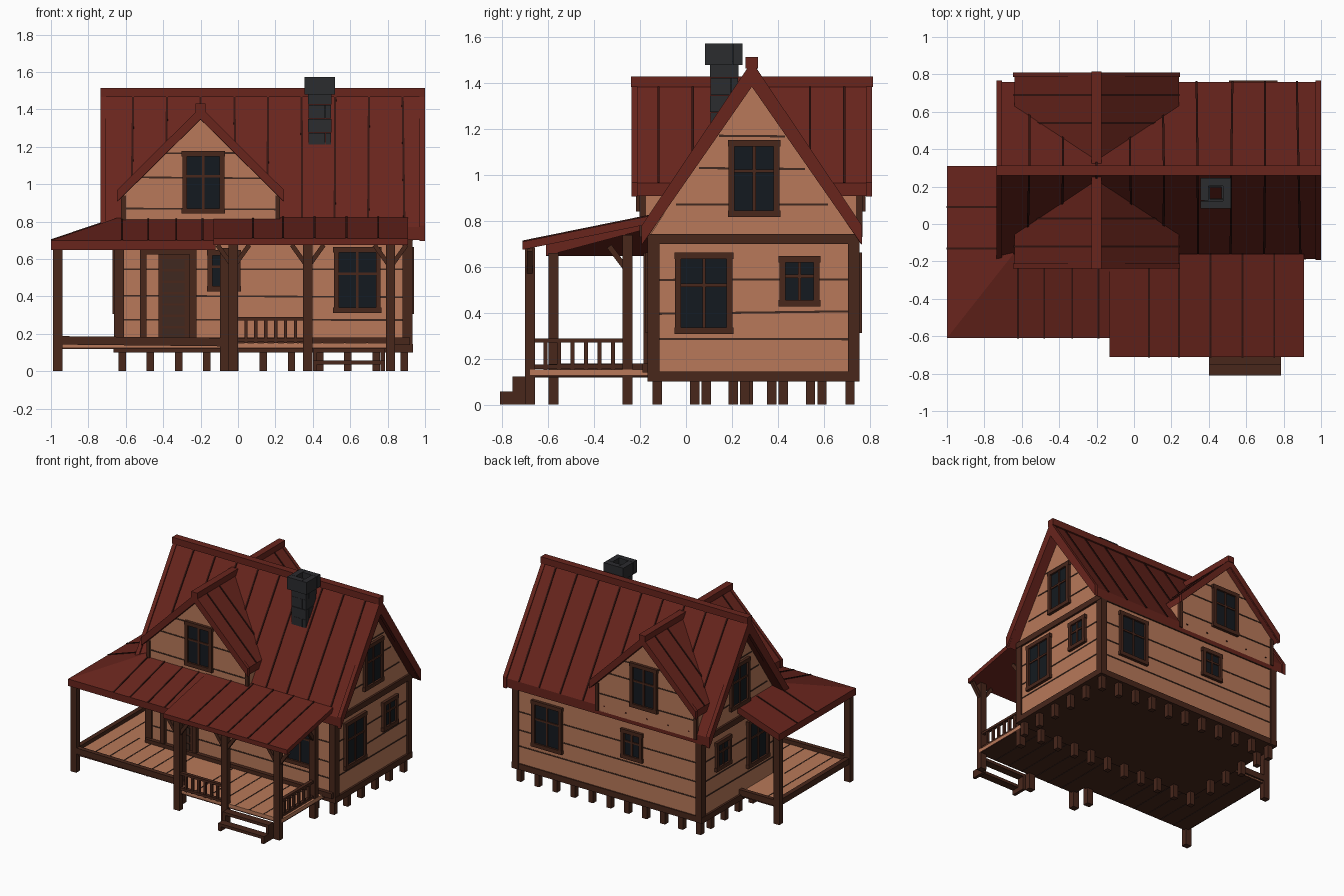
import bpy, bmesh, random
from mathutils import Vector, Matrix

if "Cube" in bpy.data.objects:
    bpy.data.objects.remove(bpy.data.objects["Cube"])

random.seed(4)
COL = {
    "wall": (0.48, 0.19, 0.10), "roof": (0.14, 0.018, 0.012), "seam": (0.035, 0.007, 0.005),
    "wood": (0.065, 0.02, 0.011), "groove": (0.05, 0.022, 0.014),
    "glass": (0.007, 0.010, 0.014), "stone": (0.024, 0.025, 0.028),
}
MATS = {}
for n, c in COL.items():
    MATS[n] = bpy.data.materials.new(n)
    MATS[n].diffuse_color = (*c, 1)
parts = {}


def bm_of(part, mat):
    return parts.setdefault(part, (bmesh.new(), mat))[0]


def box(part, mat, x0, x1, y0, y1, z0, z1):
    m = Matrix.Translation(((x0 + x1) / 2, (y0 + y1) / 2, (z0 + z1) / 2)) @ \
        Matrix.Diagonal((abs(x1 - x0), abs(y1 - y0), abs(z1 - z0), 1))
    bmesh.ops.create_cube(bm_of(part, mat), size=1, matrix=m)


def beam(part, mat, p, q, w, h):
    p, q = Vector(p), Vector(q)
    d = q - p
    m = Matrix.Translation((p + q) / 2) @ d.to_track_quat('Z', 'Y').to_matrix().to_4x4() @ \
        Matrix.Diagonal((w, h, d.length, 1))
    bmesh.ops.create_cube(bm_of(part, mat), size=1, matrix=m)


def extrude(part, mat, pts, vec):
    bm = bm_of(part, mat)
    f = bm.faces.new([bm.verts.new(p) for p in pts])
    r = bmesh.ops.extrude_face_region(bm, geom=[f], use_keep_orig=True)
    bmesh.ops.translate(bm, vec=vec, verts=[v for v in r["geom"] if isinstance(v, bmesh.types.BMVert)])


def on_wall(part, mat, face, u0, u1, z0, z1, d0, d1):
    """Box on a wall: u runs along the wall, d is the distance outwards."""
    axis, pos, s = face
    a, b = sorted((pos + s * d0, pos + s * d1))
    if axis == 'y':
        box(part, mat, u0, u1, a, b, z0, z1)
    else:
        box(part, mat, a, b, u0, u1, z0, z1)


X0, X1, Y0, Y1 = -0.65, 0.92, -0.155, 0.745
RY, DX = 0.287, -0.20          # main ridge y, dormer ridge x
DF, DB = -0.195, 0.76          # dormer wall planes
fronts = [('y', Y0, -1), ('y', Y1, 1)]
ends = [('x', X0, -1), ('x', X1, 1)]
dorms = [('y', DF, -1), ('y', DB, 1)]

# House body and dormer body
extrude("house_walls", "wall", [(X0, Y0, .11), (X0, Y1, .11), (X0, Y1, .74), (X0, RY, 1.44), (X0, Y0, .74)],
        (X1 - X0, 0, 0))
extrude("dormer_walls", "wall", [(DX - .42, DF, .73), (DX + .42, DF, .73), (DX + .42, DF, .94),
                                 (DX, DF, 1.38), (DX - .42, DF, .94)], (0, DB - DF, 0))
box("house_floor", "wood", X0, X1, Y0, Y1, .10, .12)


# Siding grooves
def groove(face, u0, u1, z):
    axis, pos, s = face
    a, b = z + random.uniform(-.008, .008), z + random.uniform(-.008, .008)
    p, q = ((u0, pos, a), (u1, pos, b)) if axis == 'y' else ((pos, u0, a), (pos, u1, b))
    beam("siding_grooves", "groove", p, q, .006, .009)


for z in (.28, .40, .54):
    for f in fronts:
        groove(f, X0, X1, z)
    for f in ends:
        groove(f, Y0, Y1, z)
for z in (.87, 1.03, 1.17):
    for f in ends:
        groove(f, RY - (1.40 - z) / 1.6, RY + (1.40 - z) / 1.6, z)
    for f in dorms:
        w = min(.42, 1.36 - z)
        groove(f, DX - w, DX + w, z)

# Timber frame
for x in (X0, X1):
    for y in (Y0, Y1):
        sx, sy = (1 if x > 0 else -1), (1 if y > 0 else -1)
        box("corner_posts", "wood", x + sx * .012, x - sx * .04, y + sy * .012, y - sy * .04, .10, .74)
for z0, z1 in ((.10, .145), (.70, .743)):
    for f in fronts:
        on_wall("wall_beams", "wood", f, X0, X1, z0, z1, -.02, .009)
    for f in ends:
        on_wall("wall_beams", "wood", f, Y0 - .01, Y1 + .01, z0, z1, -.02, .015)
for f in dorms:
    for s in (-1, 1):
        a, b = sorted((DX + s * .40, DX + s * .425))
        on_wall("dormer_posts", "wood", f, a, b, .73, .94, -.02, .008)


# Windows
def window(face, u, z0, w, h):
    a, b, t, z1 = u - w / 2, u + w / 2, .026, z0 + h
    on_wall("window_panes", "glass", face, a + .01, b - .01, z0 + .01, z1 - .01, -.01, .008)
    for u0, u1, c, d in ((a, a + t, z0, z1), (b - t, b, z0, z1), (a - .004, b + .004, z0 - .003, z0 + t),
                         (a - .004, b + .004, z1 - t, z1 + .003)):
        on_wall("window_frames", "wood", face, u0, u1, c, d, -.01, .022)
    on_wall("window_bars", "wood", face, u - .007, u + .007, z0, z1, 0, .015)
    zm = z0 + h * .6
    on_wall("window_bars", "wood", face, a, b, zm - .007, zm + .007, 0, .015)


for f in fronts:
    window(f, .638, .315, .25, .345)
    window(f, -.075, .43, .175, .215)
for f in ends:
    window(f, .078, .31, .25, .35)
    window(f, .495, .43, .175, .215)
    window(f, .297, .82, .222, .33)
for f in dorms:
    window(f, -.185, .845, .225, .33)

# Front door
F = fronts[0]
for u in (-.525, -.258):
    on_wall("door_frame", "wood", F, u, u + .035, .13, .65, -.01, .03)
on_wall("door_frame", "wood", F, -.525, -.223, .625, .66, -.01, .03)
on_wall("door_leaf", "wood", F, -.425, -.255, .13, .63, -.01, .012)
for i in range(7):
    on_wall("door_panels", "groove", F, -.405, -.285, .18 + i * .061, .228 + i * .061, 0, .017)


# Roofs: a chevron profile swept along the ridge
def roof(name, axis, c, apex, half, eave, t, te, a, b):
    prof = [(c, apex), (c + half, eave), (c + half, eave - te), (c, apex - t), (c - half, eave - te), (c - half, eave)]
    if axis == 'x':
        extrude(name, "roof", [(a, u, z) for u, z in prof], (b - a, 0, 0))
    else:
        extrude(name, "roof", [(u, a, z) for u, z in prof], (0, b - a, 0))


roof("main_roof", 'x', RY, 1.485, .473, .77, .085, .068, -.72, .985)
for a in (-.735, .97):
    roof("main_roof_rakes", 'x', RY, 1.495, .48, .78, .11, .085, a, a + .03)
box("main_ridge_cap", "roof", -.735, 1.0, RY - .027, RY + .027, 1.465, 1.515)
roof("dormer_roof", 'y', DX, 1.405, .44, .965, .06, .055, -.225, .80)
for a in (-.237, .785):
    roof("dormer_rakes", 'y', DX, 1.412, .447, .968, .065, .062, a, a + .025)
box("dormer_ridge_cap", "roof", DX - .026, DX + .026, -.24, .815, 1.385, 1.43)

# Standing seams
for i in range(9):
    x = -.56 + i * .18
    for s in (-1, 1):
        beam("main_roof_seams", "seam", (x, RY, 1.485), (x + random.uniform(-.012, .012), RY + s * .473, .77), .011, .012)
for y in (-.12, .03, .54, .69):
    for s in (-1, 1):
        beam("dormer_seams", "seam", (DX, y, 1.405), (DX + s * .44, y, .965), .010, .011)

# Wrap-around porch roof
T = (0, 0, -.052)
hip, corner = (-.645, -.16, .82), (-1, -.61, .70)
extrude("porch_roof_left", "roof", [corner, (-.12, -.61, .70), (-.12, -.16, .82), hip], T)
extrude("porch_roof_side", "roof", [corner, hip, (-.645, .31, .82), (-1, .31, .70)], T)
extrude("porch_roof_right", "roof", [(-.13, -.712, .71), (.91, -.712, .71), (.91, -.16, .822), (-.13, -.16, .822)],
        (0, 0, -.035))
for x in (.08, .24, .41, .58, .75):
    beam("porch_seams", "seam", (x, -.712, .71), (x, -.16, .822), .010, .010)
for x in (-.62, -.48, -.33, -.19):
    beam("porch_seams", "seam", (x, -.61, .70), (x, -.18, .815), .010, .010)
for y in (-.13, .09):
    beam("porch_seams", "seam", (-1, y, .70), (-.66, y, .815), .010, .010)

# Porch decks with brown underside
for x0, x1, y0, y1 in ((-.96, -.03, -.575, Y0), (-.96, X0, Y0, .275), (-.03, .84, -.68, Y0)):
    box("porch_deck", "wall", x0, x1, y0, y1, .128, .152)
    box("porch_underside", "wood", x0, x1, y0, y1, .12, .129)
    for i in range(1, int((x1 - x0) / .12)):
        x = x0 + i * .12
        box("deck_gaps", "groove", x - .004, x + .004, y0, y1, .118, .154)
beam("deck_edges", "wood", (-.96, -.58, .165), (-.03, -.58, .155), .035, .045)
box("deck_edges", "wood", -.98, -.945, -.58, .28, .135, .18)
box("deck_edges", "wood", -.96, X0, .26, .29, .135, .18)
box("deck_edges", "wood", X0, X1, -.19, -.16, .14, .18)

# Porch posts and braces
for x, y, h in ((-.963, -.578, .66), (-.963, .27, .66), (-.07, -.578, .66), (-.025, -.68, .685), (.373, -.68, .685),
                (.815, -.68, .685), (.815, -.255, .74)):
    box("porch_posts", "wood", x - .025, x + .025, y - .022, y + .022, 0, h)
for x in (-.025, .373, .815):
    for s in (-1, 1):
        beam("post_braces", "wood", (x + s * .01, -.68, .57), (x + s * .085, -.68, .675), .024, .024)
beam("post_braces", "wood", (.815, -.26, .59), (.815, -.335, .69), .024, .024)

# Railings
for p, q, n in (((-.01, -.68), (.36, -.68), 7), ((.815, -.67), (.815, -.26), 7)):
    p, q = Vector(p), Vector(q)
    for z in (.165, .28):
        beam("porch_rails", "wood", (*p, z), (*q, z), .026, .018)
    for i in range(1, n):
        c = p.lerp(q, i / n)
        box("rail_balusters", "wood", c.x - .009, c.x + .009, c.y - .009, c.y + .009, .15, .28)

# Front steps
for y0, z in ((-.81, .057), (-.755, .122)):
    box("step_treads", "wood", .40, .785, y0, y0 + .058, z - .022, z)
    for x in (.40, .762):
        box("step_sides", "wood", x, x + .023, y0, y0 + .058, 0, z - .01)

# Foundation stilts
for i in range(11):
    x = -.62 + i * .151
    for y in (Y0 + .03, Y1 - .03):
        box("stilts", "wood", x - .02, x + .02, y - .02, y + .02, 0, .11)
for i in range(1, 5):
    for x, dy in ((X0 + .03, .05), (X1 - .03, 0)):
        y = -.13 + i * .168 + dy
        box("stilts", "wood", x - .02, x + .02, y - .02, y + .02, 0, .11)


# Chimney: hollow courses of four pinwheel blocks
def course(name, x, y, r, w, z0, z1, flip):
    for k in range(4):
        m = Matrix.Rotation(k * 1.5707963, 4, 'Z')
        if flip:
            m = m @ Matrix.Diagonal((-1, 1, 1, 1))
        a, b = m @ Vector((-r, -r, 0)), m @ Vector((r - w - .002, -r + w, 0))
        box(name, "stone", x + min(a.x, b.x), x + max(a.x, b.x), y + min(a.y, b.y), y + max(a.y, b.y), z0, z1)


for i in range(4):
    course("chimney_shaft", .437, .166, .06 + .002 * (i % 2), .03, 1.20 + i * .075, 1.273 + i * .075, i % 2)
course("chimney_cap", .437, .164, .082, .042, 1.48, 1.573, 0)

# Turn each part into an object
for name, (bm, mat) in parts.items():
    bmesh.ops.recalc_face_normals(bm, faces=bm.faces)
    me = bpy.data.meshes.new(name)
    bm.to_mesh(me)
    bm.free()
    me.materials.append(MATS[mat])
    bpy.context.collection.objects.link(bpy.data.objects.new(name, me))

for m in bpy.data.materials:
    if m.users and not m.is_grease_pencil:
        m.use_nodes = True
        m.node_tree.nodes["Principled BSDF"].inputs["Base Color"].default_value = m.diffuse_color
